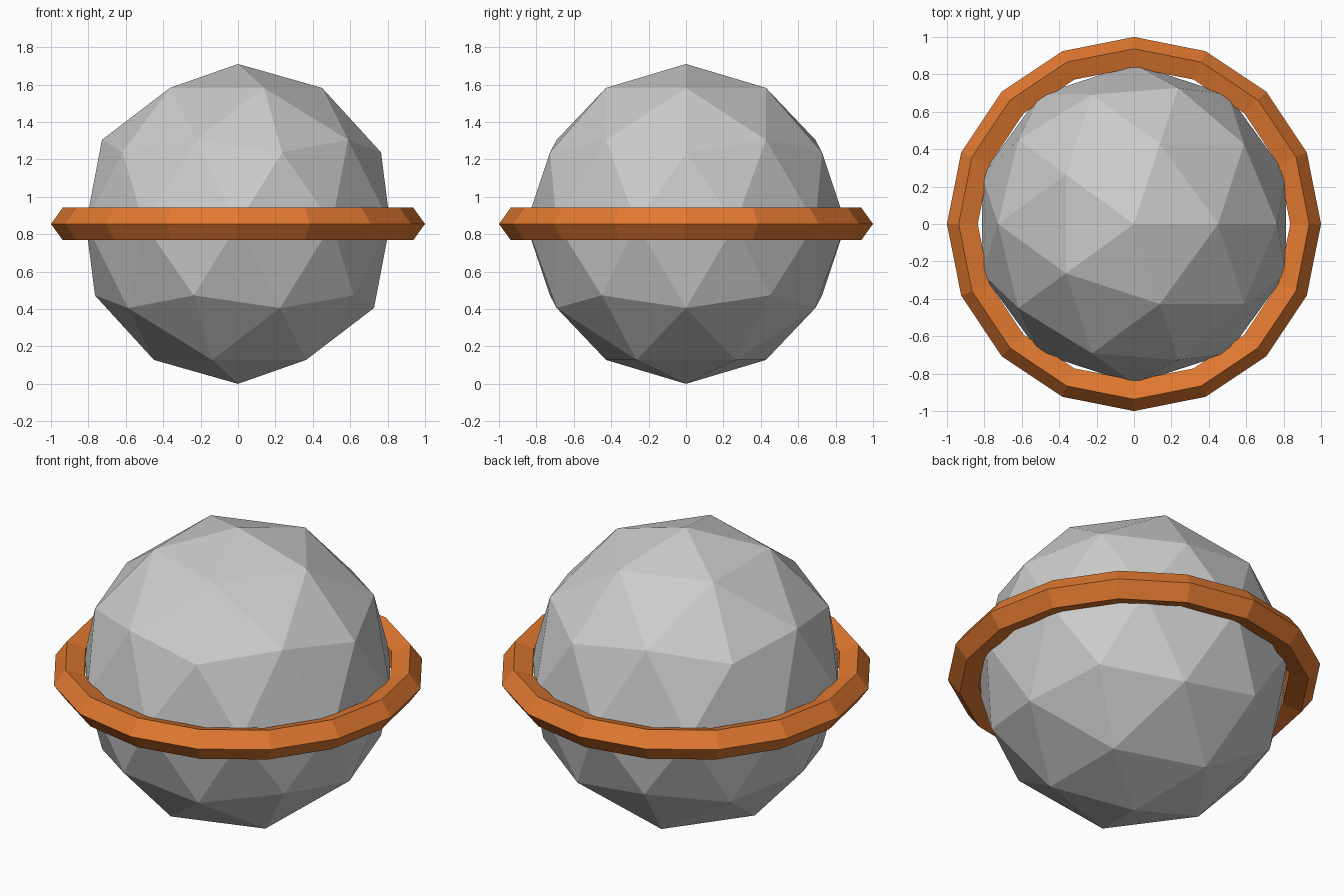
import bpy

if "Cube" in bpy.data.objects:
    bpy.data.objects.remove(bpy.data.objects["Cube"])

CENTRE = (0, 0, 0.855)

# Faceted ball standing on the ground
bpy.ops.mesh.primitive_ico_sphere_add(subdivisions=2, radius=0.855, location=CENTRE)
ball = bpy.context.object
ball.name = "ball"

# Ring around the equator: 16 sides with a pentagonal section, point outwards
bpy.ops.mesh.primitive_torus_add(major_segments=16, minor_segments=5,
                                 major_radius=0.909, minor_radius=0.091,
                                 location=CENTRE)
ring = bpy.context.object
ring.name = "ring"
orange = bpy.data.materials.new("orange")
orange.diffuse_color = (0.75, 0.19, 0.03, 1)
orange.use_nodes = True
orange.node_tree.nodes["Principled BSDF"].inputs["Base Color"].default_value = orange.diffuse_color
ring.data.materials.append(orange)

# Flat facets on both parts
for part in (ball, ring):
    for face in part.data.polygons:
        face.use_smooth = False
